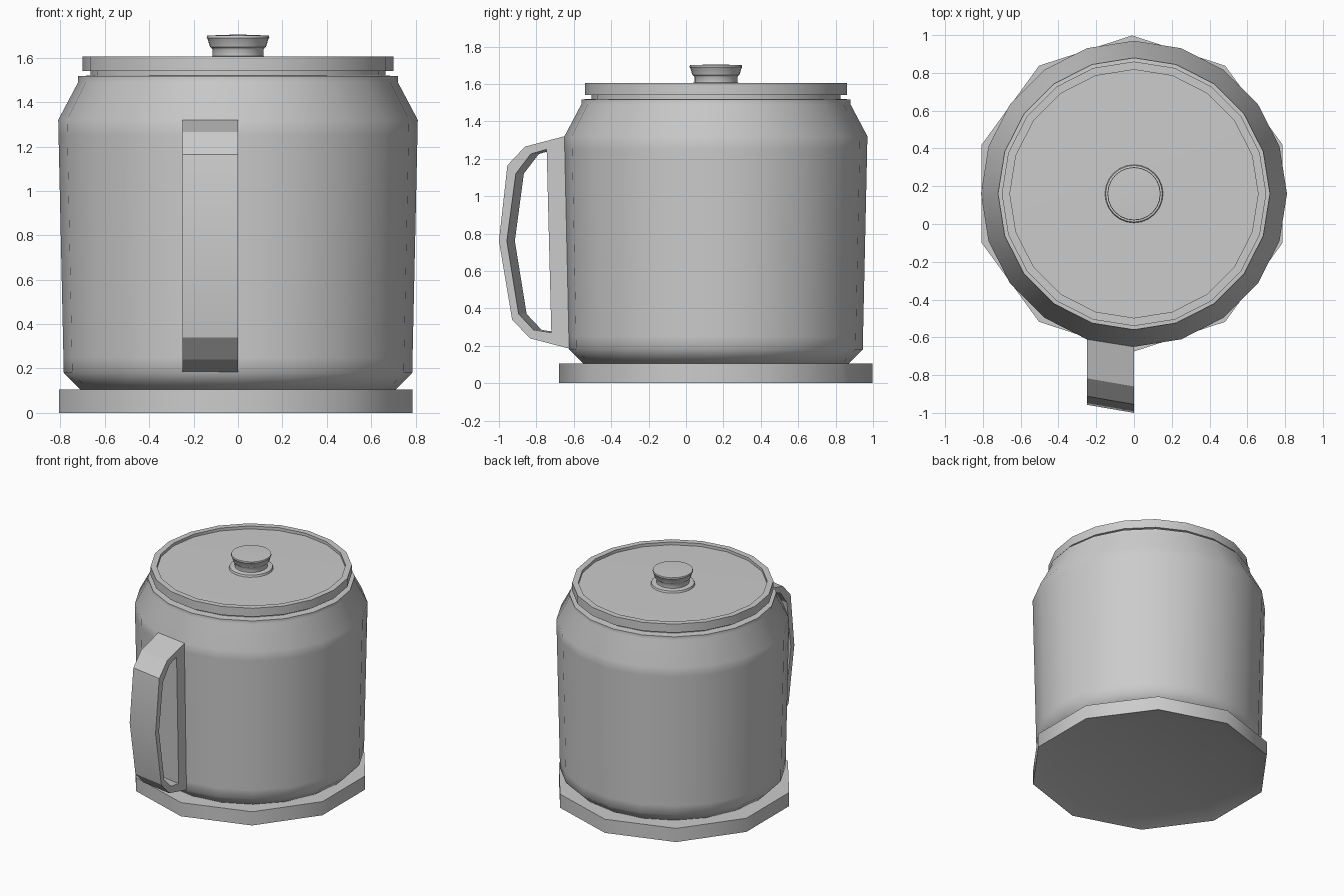
import bpy, bmesh, math

if "Cube" in bpy.data.objects:
    bpy.data.objects.remove(bpy.data.objects["Cube"])

CY = 0.16  # centre of the round parts along y


def finish(name, bm, angle):
    bmesh.ops.remove_doubles(bm, verts=bm.verts, dist=1e-5)
    bmesh.ops.recalc_face_normals(bm, faces=bm.faces)
    me = bpy.data.meshes.new(name)
    bm.to_mesh(me)
    bm.free()
    ob = bpy.data.objects.new(name, me)
    bpy.context.collection.objects.link(ob)
    bpy.ops.object.select_all(action='DESELECT')
    ob.select_set(True)
    bpy.context.view_layer.objects.active = ob
    bpy.ops.object.shade_smooth_by_angle(angle=math.radians(angle))
    return ob


def lathe(name, profile, sides, angle, phase=0.0, x=0.0):
    """Revolve an (r, z) profile; a radius of 0 closes the end."""
    bm = bmesh.new()
    rings = []
    for r, z in profile:
        if r == 0:
            rings.append([bm.verts.new((x, CY, z))] * sides)
            continue
        ring = []
        for i in range(sides):
            a = math.radians(phase) + math.tau * i / sides
            ring.append(bm.verts.new((x + r * math.cos(a), CY + r * math.sin(a), z)))
        rings.append(ring)
    for lo, hi in zip(rings, rings[1:]):
        for i in range(sides):
            j = (i + 1) % sides
            corners = dict.fromkeys((lo[i], lo[j], hi[j], hi[i]))
            bm.faces.new(list(corners))
    return finish(name, bm, angle)


# ten-sided base with a shallow dished underside
lathe("base", [(0, 0.033), (0.715, 0.033), (0.838, 0), (0.838, 0.105), (0, 0.105)],
      10, 40, phase=90, x=-0.01)

# rounded pot body with its neck
lathe("body", [(0, 0.1), (0.71, 0.105), (0.785, 0.18), (0.7865, 0.25), (0.8085, 1.25),
               (0.81, 1.32), (0.72, 1.49), (0.72, 1.517), (0.665, 1.52),
               (0.665, 1.545), (0, 1.545)], 20, 50)

# lid with a raised rim
lathe("lid", [(0, 1.54), (0.70, 1.54), (0.70, 1.605), (0.657, 1.605),
              (0.657, 1.583), (0, 1.59)], 20, 40)

# knob with foot flange, stem and flared top
lathe("knob", [(0, 1.58), (0.155, 1.585), (0.15, 1.603), (0.115, 1.607), (0.115, 1.637),
               (0.12, 1.645), (0.126, 1.648), (0.137, 1.685), (0.141, 1.69),
               (0.139, 1.70), (0, 1.705)], 24, 35)

# closed-loop handle, slightly skewed
outer = [(-0.65, 1.32), (-0.86, 1.265), (-0.955, 1.165), (-1.0, 0.76),
         (-0.93, 0.34), (-0.835, 0.24), (-0.625, 0.185)]
inner = [(-0.745, 1.25), (-0.83, 1.225), (-0.91, 1.12), (-0.958, 0.76),
         (-0.895, 0.37), (-0.815, 0.285), (-0.72, 0.27)]
bm = bmesh.new()
loops = [[bm.verts.new((x, y + dy, z)) for y, z in pts]
         for pts, x, dy in ((outer, 0, 0), (inner, 0, 0),
                            (inner, -0.25, 0.043), (outer, -0.25, 0.043))]
for a, b in zip(loops, loops[1:] + loops[:1]):
    for i in range(len(a)):
        j = (i + 1) % len(a)
        bm.faces.new((a[i], a[j], b[j], b[i]))
finish("handle", bm, 25)
